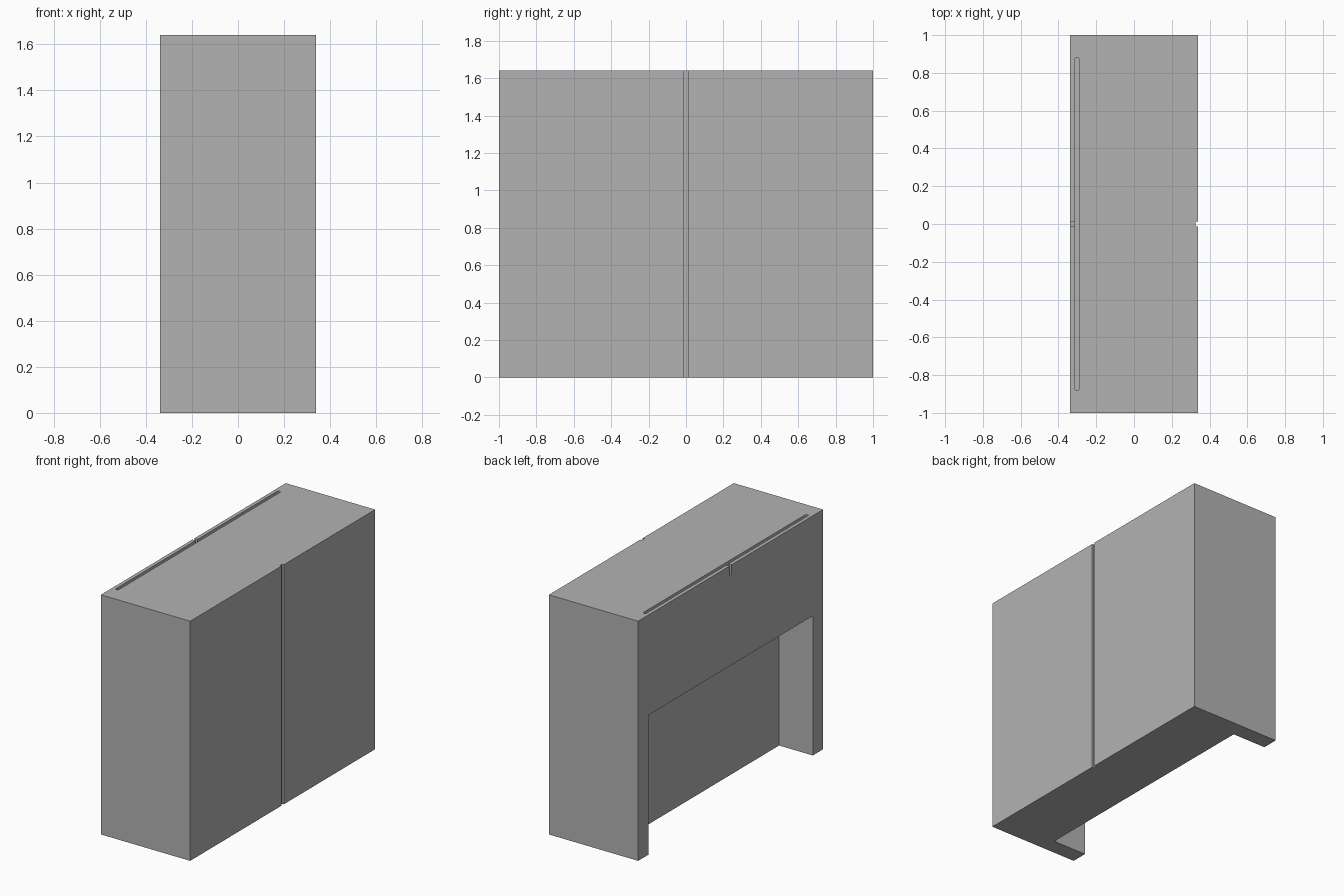
import bpy
import bmesh
import math

default_cube = bpy.data.objects.get("Cube")
if default_cube:
    bpy.data.objects.remove(default_cube, do_unlink=True)

HALF_X, HALF_Y, HEIGHT = 0.338, 1.0, 1.64
EXTRA = 0.1  # how far cutters reach past the body

grey = bpy.data.materials.new("plain grey")
grey.use_nodes = True
colour = (0.45, 0.45, 0.45, 1.0)
grey.diffuse_color = colour
grey.node_tree.nodes["Principled BSDF"].inputs["Base Color"].default_value = colour


def prism(name, outline, bottom, top):
    """Extrude a plan outline from one height to another."""
    bm = bmesh.new()
    face = bm.faces.new([bm.verts.new((x, y, bottom)) for x, y in outline])
    extruded = bmesh.ops.extrude_face_region(bm, geom=[face])["geom"]
    for vert in extruded:
        if isinstance(vert, bmesh.types.BMVert):
            vert.co.z = top
    bmesh.ops.recalc_face_normals(bm, faces=bm.faces)
    mesh = bpy.data.meshes.new(name)
    bm.to_mesh(mesh)
    bm.free()
    mesh.materials.append(grey)
    obj = bpy.data.objects.new(name, mesh)
    bpy.context.collection.objects.link(obj)
    return obj


def rectangle(x0, x1, y):
    return [(x0, -y), (x1, -y), (x1, y), (x0, y)]


def rounded_slot(x, radius, half_length, steps=8):
    """Plan of a long slot with half-round ends."""
    points = []
    for end in (1, -1):
        for i in range(steps + 1):
            a = math.pi * i / steps
            points.append((x + end * radius * math.cos(a),
                           end * (half_length - radius + radius * math.sin(a))))
    return points


# Solid cabinet body
body = prism("cabinet_body", rectangle(-HALF_X, HALF_X, HALF_Y), 0, HEIGHT)

cutters = [
    # Knee recess open to the floor
    prism("recess_cutter", rectangle(-HALF_X - EXTRA, -0.083, 0.888), -EXTRA, 0.955),
    # Full-height seam opposite the recess
    prism("seam_cutter", rectangle(HALF_X - 0.013, HALF_X + EXTRA, 0.013),
          -EXTRA, HEIGHT + EXTRA),
    # Long slot in the top
    prism("slot_cutter", rounded_slot(-0.302, 0.011, 0.883), HEIGHT - 0.08, HEIGHT + EXTRA),
    # Small notch joining the slot to the edge
    prism("notch_cutter", rectangle(-HALF_X - EXTRA, -0.302, 0.011),
          HEIGHT - 0.07, HEIGHT + EXTRA),
]

# Cut each opening, then discard its cutter
bpy.context.view_layer.objects.active = body
for cutter in cutters:
    cutter.hide_render = True
    cut = body.modifiers.new(cutter.name, 'BOOLEAN')
    cut.operation = 'DIFFERENCE'
    cut.solver = 'EXACT'
    cut.object = cutter
    bpy.ops.object.modifier_apply(modifier=cut.name)
    bpy.data.objects.remove(cutter, do_unlink=True)
